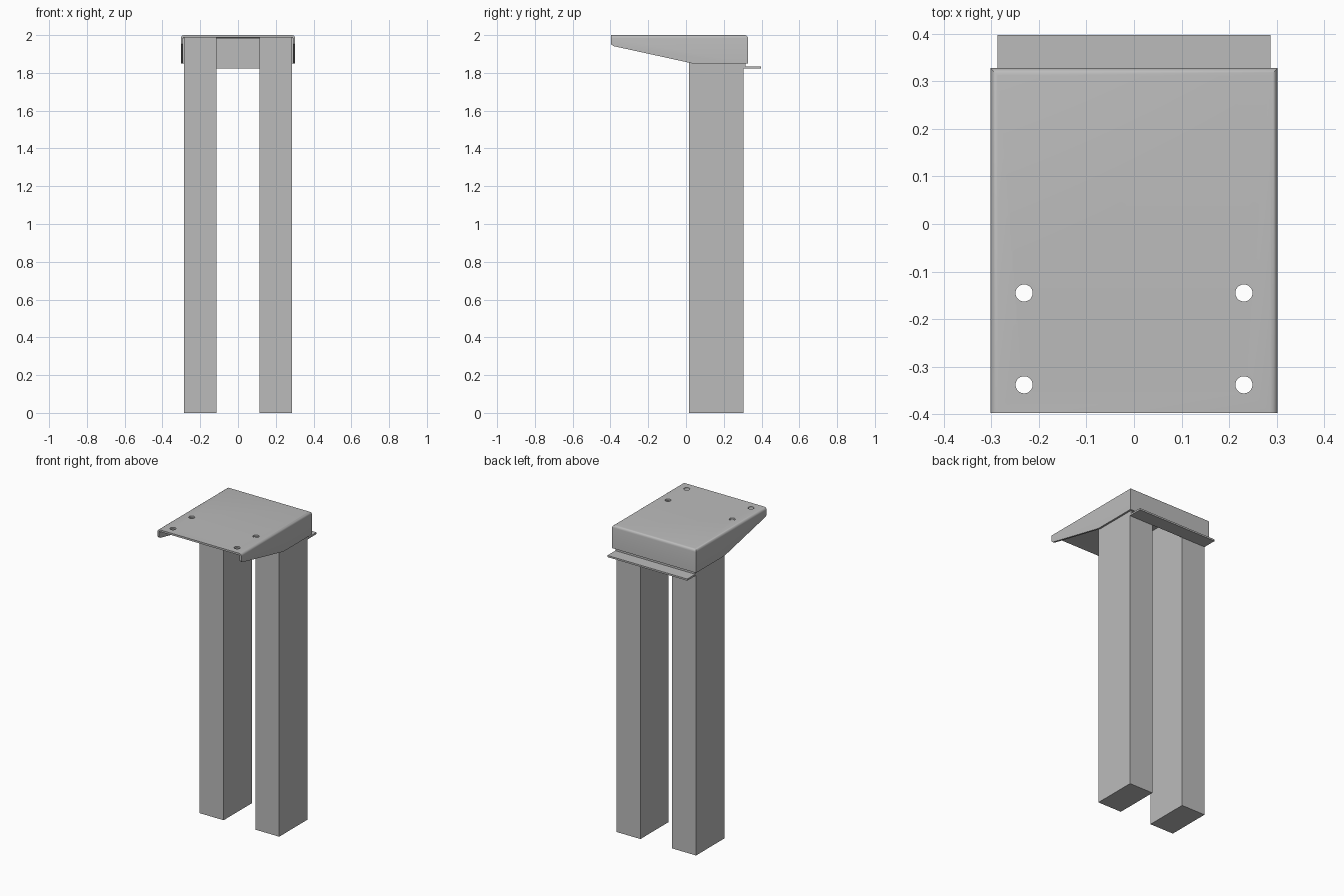
import bpy, bmesh, math
from mathutils import Matrix

cube = bpy.data.objects.get("Cube")
if cube:
    bpy.data.objects.remove(cube, do_unlink=True)

# Single bare metal colour
steel = bpy.data.materials.new("grey_steel")
steel.use_nodes = True
GREY = (0.5, 0.5, 0.5, 1)
steel.diffuse_color = GREY
steel.node_tree.nodes["Principled BSDF"].inputs["Base Color"].default_value = GREY


def finish(name, bm):
    """Turn a bmesh into a named, coloured object."""
    mesh = bpy.data.meshes.new(name)
    bm.to_mesh(mesh)
    bm.free()
    mesh.materials.append(steel)
    obj = bpy.data.objects.new(name, mesh)
    bpy.context.collection.objects.link(obj)
    return obj


def prism(profile, half_width):
    """Extrude a (y, z) profile symmetrically along x."""
    bm = bmesh.new()
    face = bm.faces.new([bm.verts.new((-half_width, y, z)) for y, z in profile])
    ext = bmesh.ops.extrude_face_region(bm, geom=[face])
    moved = [g for g in ext["geom"] if isinstance(g, bmesh.types.BMVert)]
    bmesh.ops.translate(bm, verts=moved, vec=(2 * half_width, 0, 0))
    bmesh.ops.recalc_face_normals(bm, faces=bm.faces)
    return bm


SHEET = 0.012
TOP = 2.0
FRONT, BACK = -0.397, 0.328

# Two rectangular posts
for side, label in ((1, "left"), (-1, "right")):
    bm = bmesh.new()
    bmesh.ops.create_cube(bm, size=1)
    height = TOP - SHEET
    bmesh.ops.scale(bm, verts=bm.verts, vec=(0.172, 0.29, height))
    bmesh.ops.translate(bm, verts=bm.verts, vec=(side * 0.2, 0.16, height / 2))
    finish(label + "_post", bm)

# Angle bracket behind the posts, with its lower leaf pointing back
angle = [(0.305, 1.822), (0.397, 1.822), (0.397, 1.833),
         (0.316, 1.833), (0.316, 1.985), (0.305, 1.985)]
finish("rear_angle_bracket", prism(angle, 0.287))

# Folded top plate: shell open at the front and below, with rounded bends
outline = [(FRONT, TOP), (BACK, TOP), (BACK, 1.85), (0.035, 1.85),
           (-0.385, 1.942), (FRONT, 1.952)]
bm = prism(outline, 0.302)
bm.normal_update()
open_sides = [f for f in bm.faces if f.normal.z < -0.1 or f.normal.y < -0.5]
bmesh.ops.delete(bm, geom=open_sides, context="FACES")
bends = [e for e in bm.edges if len(e.link_faces) == 2
         and all(v.co.z > TOP - 0.001 for v in e.verts)]
bmesh.ops.bevel(bm, geom=bends, offset=0.016, segments=4, profile=0.5,
                affect="EDGES")
plate = finish("top_plate", bm)
solid = plate.modifiers.new("sheet_thickness", "SOLIDIFY")
solid.thickness = SHEET
solid.offset = -1
solid.use_even_offset = True

# Four bolt holes
bm = bmesh.new()
for x in (-0.231, 0.231):
    for y in (-0.145, -0.338):
        bmesh.ops.create_cone(bm, cap_ends=True, segments=32, radius1=0.018,
                              radius2=0.018, depth=0.1,
                              matrix=Matrix.Translation((x, y, TOP)))
cutter = finish("bolt_hole_cutter", bm)
cutter.hide_render = True
holes = plate.modifiers.new("bolt_holes", "BOOLEAN")
holes.object = cutter
holes.operation = "DIFFERENCE"
holes.solver = "EXACT"

bpy.ops.object.select_all(action="DESELECT")
bpy.context.view_layer.objects.active = plate
plate.select_set(True)
for mod in list(plate.modifiers):
    bpy.ops.object.modifier_apply(modifier=mod.name)
bpy.data.objects.remove(cutter, do_unlink=True)
bpy.ops.object.shade_smooth_by_angle(angle=math.radians(30))
